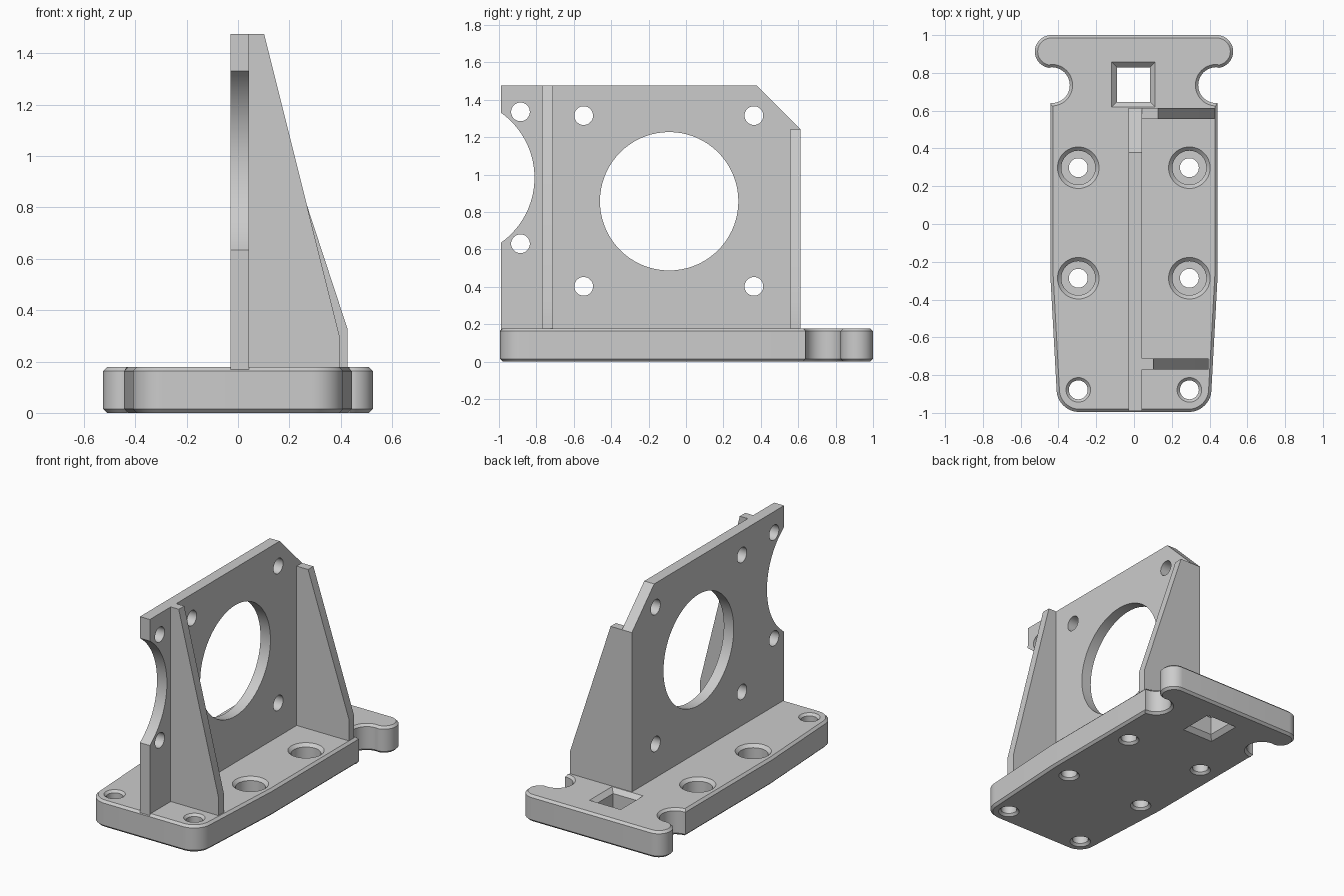
import bpy, bmesh, math
from mathutils import Vector

if "Cube" in bpy.data.objects:
    bpy.data.objects.remove(bpy.data.objects["Cube"])

grey = bpy.data.materials.new("light grey")
grey.diffuse_color = (0.6, 0.6, 0.6, 1)
grey.use_nodes = True
grey.node_tree.nodes["Principled BSDF"].inputs["Base Color"].default_value = grey.diffuse_color


def arc(cx, cy, r, a0, a1, n=24):
    """Points along an arc, angles in degrees."""
    return [(cx + r * math.cos(math.radians(a0 + (a1 - a0) * i / n)),
             cy + r * math.sin(math.radians(a0 + (a1 - a0) * i / n))) for i in range(n + 1)]


def finish(bm, name):
    bmesh.ops.recalc_face_normals(bm, faces=bm.faces)
    me = bpy.data.meshes.new(name)
    bm.to_mesh(me)
    bm.free()
    me.materials.append(grey)
    ob = bpy.data.objects.new(name, me)
    bpy.context.collection.objects.link(ob)
    return ob


def prism(bm, pts, to3d, depth):
    """Extrude a 2D outline along a 3D vector."""
    face = bm.faces.new([bm.verts.new(to3d(*p)) for p in pts])
    new = bmesh.ops.extrude_face_region(bm, geom=[face])["geom"]
    bmesh.ops.translate(bm, vec=Vector(depth), verts=[v for v in new if isinstance(v, bmesh.types.BMVert)])


def loft(bm, rings):
    """Skin a closed solid through stacked rings of 3D points."""
    rows = [[bm.verts.new(p) for p in ring] for ring in rings]
    n = len(rows[0])
    for a, b in zip(rows, rows[1:]):
        for i in range(n):
            bm.faces.new((a[i], a[(i + 1) % n], b[(i + 1) % n], b[i]))
    bm.faces.new(rows[0])
    bm.faces.new(rows[-1])


def drill(bm, x, y, profile):
    """Round vertical cutter from (radius, z) pairs."""
    loft(bm, [[(px, py, z) for px, py in arc(x, y, r, 0, 360, 48)[:-1]] for r, z in profile])


def cut(ob, bm):
    cutter = finish(bm, "cutter")
    cutter.hide_render = True
    mod = ob.modifiers.new("holes", 'BOOLEAN')
    mod.operation, mod.solver, mod.object = 'DIFFERENCE', 'EXACT', cutter
    bpy.context.view_layer.objects.active = ob
    bpy.ops.object.modifier_apply(modifier=mod.name)
    bpy.data.objects.remove(cutter)


# Base: half outline mirrored, with rounded nose, side notches and rear ears
T = 0.178
half = (arc(0.29, -0.875, 0.12, -90, 0, 12) + [(0.443, -0.27), (0.443, 0.64)]
        + arc(0.435, 0.735, 0.095, 270, 90) + arc(0.438, 0.913, 0.087, -90, 90)[1:])
outline = half + [(-x, y) for x, y in reversed(half)]
bm = bmesh.new()
prism(bm, outline, lambda x, y: (x, y, 0), (0, 0, T))
rims = [e for e in bm.edges if abs(e.verts[0].co.z - e.verts[1].co.z) < 1e-5]
bmesh.ops.bevel(bm, geom=rims, offset=0.015, segments=1, affect='EDGES')
base = finish(bm, "base")

# Base holes: counterbored mounts, plain front holes, square slot
bm = bmesh.new()
E = 0.02
for x in (-0.295, 0.293):
    for y in (-0.287, 0.298):
        drill(bm, x, y, [(0.065 + E, -E), (0.05, 0.015), (0.05, 0.075), (0.09, 0.075),
                         (0.09, T - 0.02), (0.11 + E, T + E)])
    drill(bm, x, -0.878, [(0.065 + E, -E), (0.05, 0.015), (0.05, T - 0.015), (0.065 + E, T + E)])


def square(r, z):
    return [(sx * r - 0.003, sy * (r + 0.004) + 0.738, z)
            for sx, sy in ((-1, -1), (1, -1), (1, 1), (-1, 1))]


loft(bm, [square(0.115 + E, -E), square(0.087, 0.028), square(0.087, T - 0.028), square(0.115 + E, T + E)])
cut(base, bm)

# Upright plate with rear chamfer and front scallop
X0, X1 = -0.03, 0.043
yz = lambda y, z: (X0, y, z)
top = 1.475
scallop = math.degrees(math.asin(0.348 / 0.426))
profile = ([(-0.99, T - 0.01), (0.613, T - 0.01), (0.613, 1.24), (0.378, top), (-0.99, top)]
           + arc(-1.236, 0.983, 0.426, scallop, -scallop, 36))
bm = bmesh.new()
prism(bm, profile, yz, (X1 - X0, 0, 0))
plate = finish(bm, "upright_plate")

# Large opening and screw holes through the plate
bm = bmesh.new()
holes = [(-0.09, 0.857, 0.37)] + [(y, z, 0.05) for y, z in (
    (-0.547, 1.315), (0.363, 1.315), (-0.547, 0.402), (0.363, 0.402), (-0.885, 1.335), (-0.885, 0.63))]
for y, z, r in holes:
    prism(bm, arc(y, z, r, 0, 360, 72)[:-1], lambda a, b: (X0 - 0.1, a, b), (0.3, 0, 0))
cut(plate, bm)

# Tapered support ribs
ribs = {"front_rib": (-0.77, -0.712, [(0.395, T - 0.01), (0.395, 0.30), (0.102, top)], top),
        "rear_rib": (0.557, 0.613, [(0.427, T - 0.01), (0.427, 0.325), (0.127, 1.24)], 1.24)}
for name, (y0, y1, edge, height) in ribs.items():
    bm = bmesh.new()
    prism(bm, [(X1, T - 0.01)] + edge + [(X1, height)], lambda x, z: (x, y0, z), (0, y1 - y0, 0))
    finish(bm, name)

for ob in bpy.context.collection.objects:
    ob.select_set(True)
bpy.context.view_layer.objects.active = base
bpy.ops.object.shade_smooth_by_angle(angle=math.radians(30))
